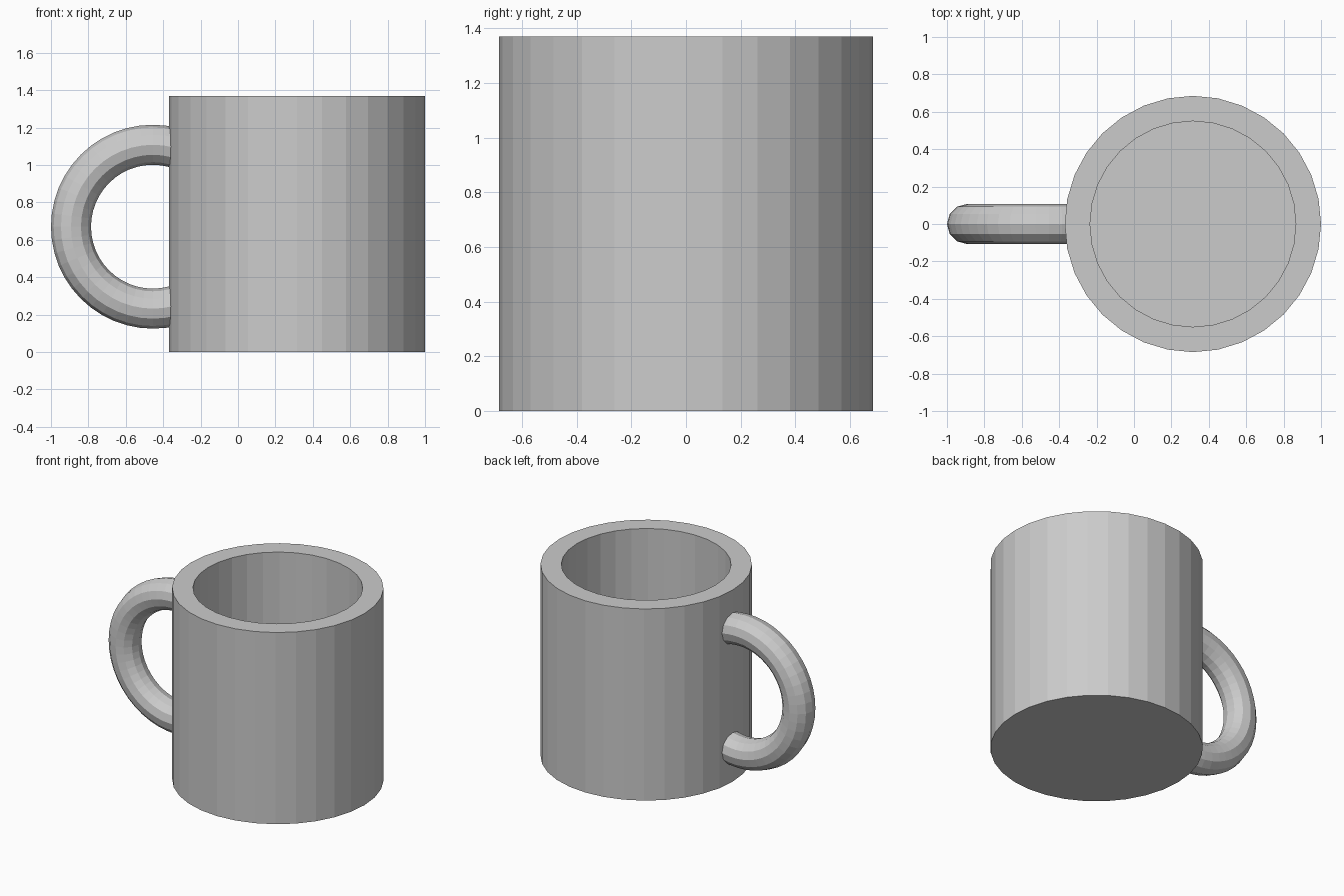
import bpy, bmesh
from math import sin, cos, pi, radians

if "Cube" in bpy.data.objects:
    bpy.data.objects.remove(bpy.data.objects["Cube"])

CX = 0.315          # cup axis
R_OUT, R_IN = 0.685, 0.55
HEIGHT, FLOOR = 1.37, 0.135


def make_object(name, bm):
    bmesh.ops.recalc_face_normals(bm, faces=bm.faces)
    mesh = bpy.data.meshes.new(name)
    bm.to_mesh(mesh)
    bm.free()
    obj = bpy.data.objects.new(name, mesh)
    bpy.context.collection.objects.link(obj)
    return obj


def bridge(bm, a, b):
    n = len(a)
    for i in range(n):
        j = (i + 1) % n
        bm.faces.new((a[i], a[j], b[j], b[i]))


def skin(name, rings):
    """Join a row of closed rings and cap both ends."""
    bm = bmesh.new()
    loops = [[bm.verts.new(p) for p in ring] for ring in rings]
    for a, b in zip(loops, loops[1:]):
        bridge(bm, a, b)
    bm.faces.new(loops[0])
    bm.faces.new(loops[-1])
    return make_object(name, bm)


# Hollow cup body: outer base, outer rim, inner rim, inner floor
def circle(r, z, n=32):
    return [(CX + r * cos(2 * pi * i / n), r * sin(2 * pi * i / n), z) for i in range(n)]


skin("cup_body", [circle(R_OUT, 0), circle(R_OUT, HEIGHT),
                  circle(R_IN, HEIGHT), circle(R_IN, FLOOR)])

# Handle: partial ring whose ends are buried in the cup wall
HX, HZ, MAJOR, MINOR = -0.455, 0.67, 0.438, 0.107


def handle_ring(angle, n=12):
    ring = []
    for i in range(n):
        t = 2 * pi * i / n
        r = MAJOR + MINOR * cos(t)
        ring.append((HX + r * cos(angle), MINOR * sin(t), HZ + r * sin(angle)))
    return ring


skin("handle", [handle_ring(radians(67.5 + 7.5 * k)) for k in range(31)])
